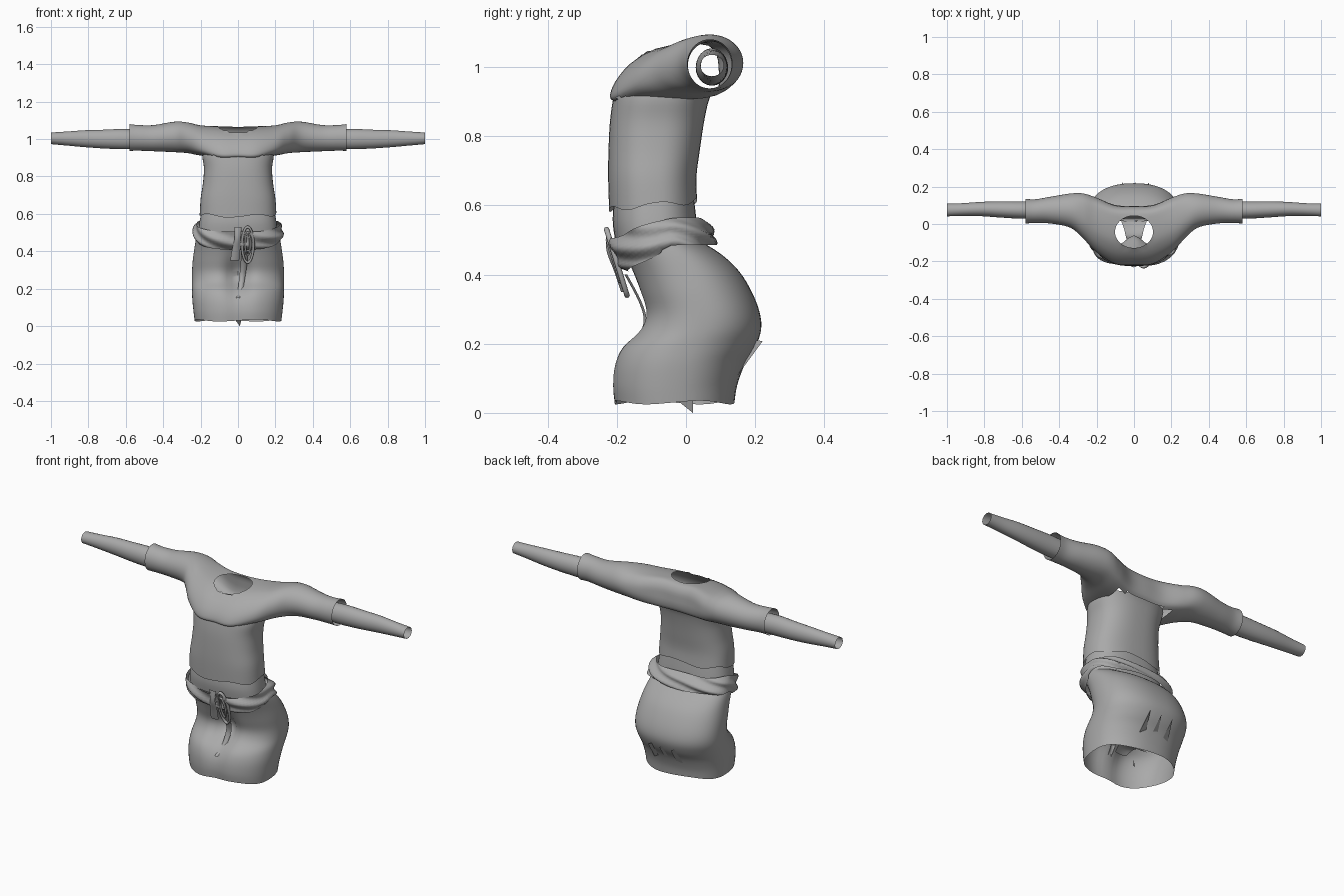
import bpy, bmesh, math
from mathutils import Vector

if "Cube" in bpy.data.objects:
    bpy.data.objects.remove(bpy.data.objects["Cube"])

mat = bpy.data.materials.new("grey_cloth")
mat.diffuse_color = (0.40, 0.40, 0.40, 1)
mat.use_nodes = True
mat.node_tree.nodes["Principled BSDF"].inputs["Base Color"].default_value = mat.diffuse_color


def smooth(pts, n, closed=False):
    """Resample tuples along a Catmull-Rom curve."""
    out, m = [], len(pts)
    get = (lambda i: pts[i % m]) if closed else (lambda i: pts[max(0, min(m - 1, i))])
    for i in range(m if closed else m - 1):
        quad = list(zip(get(i - 1), get(i), get(i + 1), get(i + 2)))
        for k in range(n):
            t = k / n
            out.append(tuple(0.5 * (2 * b + (c - a) * t + (2 * a - 5 * b + 4 * c - d) * t * t
                                    + (3 * b - a - 3 * c + d) * t ** 3) for a, b, c, d in quad))
    return out if closed else out + [tuple(pts[-1])]


def finish(name, bm, angle=50):
    bmesh.ops.recalc_face_normals(bm, faces=bm.faces)
    me = bpy.data.meshes.new(name)
    bm.to_mesh(me)
    bm.free()
    ob = bpy.data.objects.new(name, me)
    bpy.context.collection.objects.link(ob)
    me.materials.append(mat)
    bpy.ops.object.select_all(action='DESELECT')
    ob.select_set(True)
    bpy.context.view_layer.objects.active = ob
    bpy.ops.object.shade_smooth_by_angle(angle=math.radians(angle))
    return ob


def loft(rings, closed=True):
    bm = bmesh.new()
    vs = [[bm.verts.new(p) for p in r] for r in rings]
    n = len(rings[0])
    for a, b in zip(vs, vs[1:]):
        for i in range(n if closed else n - 1):
            j = (i + 1) % n
            bm.faces.new((a[i], a[j], b[j], b[i]))
    return bm


def tube(name, rows, post=None, power=2.5, sub=4, n=64):
    """Upright tube from rows of (z, half width, front y, back y)."""
    rings = []
    for z, hx, yf, yb in smooth(rows, sub):
        ring = []
        for i in range(n):
            a = 2 * math.pi * i / n
            c, s = math.cos(a), math.sin(a)
            x = hx * math.copysign(abs(c) ** (2 / power), c)
            y = (yf + yb) / 2 + (yb - yf) / 2 * math.copysign(abs(s) ** (2 / power), s)
            p = Vector((x, y, z))
            ring.append(post(p, a) if post else p)
        rings.append(ring)
    return finish(name, loft(rings))


# shirt body, with a slightly wavy hem
def hem(p, a):
    w = max(0, 1 - (p.z - 0.6) / 0.08)
    p.z += w * (0.012 * math.sin(a) + 0.008 * math.sin(5 * a + 1))
    return p


tube("shirt_body", [(0.60, 0.205, -0.222, 0.032), (0.68, 0.20, -0.225, 0.03),
                    (0.76, 0.188, -0.224, 0.04), (0.84, 0.182, -0.22, 0.052),
                    (0.90, 0.19, -0.212, 0.065), (0.93, 0.19, -0.205, 0.08)], hem)

# layer below the shirt hem
tube("undershirt", [(0.50, 0.212, -0.205, 0.035), (0.56, 0.205, -0.212, 0.03),
                    (0.64, 0.19, -0.205, 0.02)])

# shoulders and upper sleeves: sections across x, blending chest into round sleeve
chest = [(.5, 0), (.3, 0), (.1, 0), (0, .05), (0, .2), (.06, .42), (.18, .67), (.36, .88),
         (.55, .97), (.75, 1), (.9, .98), (.98, .8), (1, .55), (1, .3), (.95, .1), (.75, 0)]
round_ = [(0.5 - 0.5 * math.sin(i * math.pi / 8), 0.5 - 0.5 * math.cos(i * math.pi / 8))
          for i in range(16)]
# x, front y, back y, low z, high z, roundness
half = [(0, -.215, .095, .90, 1.065, 0), (.1, -.21, .10, .90, 1.068, 0),
        (.2, -.15, .14, .912, 1.075, .4), (.27, -.08, .163, .925, 1.09, .75),
        (.34, -.02, .163, .93, 1.093, 1), (.45, .003, .145, .935, 1.075, 1),
        (.53, .005, .132, .938, 1.075, 1), (.58, .003, .135, .937, 1.08, 1)]
stations = [(-s[0],) + s[1:] for s in reversed(half[1:])] + half
rings = []
for x, yf, yb, z0, z1, t in smooth(stations, 6):
    sec = [(c[0] + (r[0] - c[0]) * t, c[1] + (r[1] - c[1]) * t) for c, r in zip(chest, round_)]
    rings.append([(x, yf + u * (yb - yf), z0 + v * (z1 - z0)) for u, v in smooth(sec, 3, True)])
bm = loft(rings)
cy, rx, ry = -0.042, 0.102, 0.086


def in_neck(p):
    return (p.x / rx) ** 2 + ((p.y - cy) / ry) ** 2


dead = []
for f in bm.faces:
    c = f.calc_center_median()
    if (c.z > 0.99 and in_neck(c) < 1) or (abs(c.x) < 0.175 and c.z < 0.915 and -0.2 < c.y < 0.085):
        dead.append(f)
bmesh.ops.delete(bm, geom=dead, context='FACES')
for v in bm.verts:  # even out the neckline
    if v.is_boundary and abs(v.co.x) < 0.2 and v.co.z > 0.99:
        k = 1 / math.sqrt(in_neck(v.co))
        v.co.x *= k
        v.co.y = cy + (v.co.y - cy) * k
finish("shoulders_and_sleeves", bm)

# narrow lower sleeves
arm = [(.54, .075, .047, .998, .052), (.62, .075, .046, 1.0, .054), (.72, .078, .043, 1.0, .05),
       (.82, .08, .038, 1.002, .045), (.92, .077, .034, 1.003, .037), (1.0, .075, .034, 1.004, .031)]
for side, label in ((1, "right"), (-1, "left")):
    rings = [[(side * x, y + ry_ * math.cos(k * math.pi / 12), z + rz * math.sin(k * math.pi / 12))
              for k in range(24)] for x, y, ry_, z, rz in smooth(arm, 4)]
    finish("lower_sleeve_" + label, loft(rings))


# skirt over hips and thighs, with a centre groove at the front
def groove(p, a):
    if math.sin(a) < 0:
        depth = 0.055 * math.exp(-((p.z - 0.27) / 0.1) ** 2) + 0.015
        p.y += depth * math.exp(-(p.x / 0.06) ** 2) * min(1, max(0, (0.5 - p.z) / 0.1))
    p.z += max(0, 1 - p.z / 0.09) * 0.008 * math.sin(4 * a)
    return p


tube("skirt", [(0.03, 0.232, -0.215, 0.14), (0.08, 0.238, -0.22, 0.148),
               (0.14, 0.244, -0.215, 0.17), (0.19, 0.246, -0.195, 0.20),
               (0.24, 0.247, -0.145, 0.217), (0.29, 0.246, -0.128, 0.213),
               (0.35, 0.242, -0.143, 0.19), (0.41, 0.234, -0.163, 0.153),
               (0.46, 0.226, -0.183, 0.10), (0.50, 0.217, -0.198, 0.035)], groove, power=2.3)


# sash: dips at the front, rises at the hips, creased
def drape(p, a):
    s = min(1, max(0, (p.y + 0.21) / 0.28))
    low = 0.385 + 0.1 * min(1, s / 0.6)
    high = 0.505 + 0.06 * math.sin(min(1, s * 1.05) * math.pi * 0.62)
    fold = 0.008 * math.sin(p.z * 9 + 5 * a)
    p.x *= 1 + fold * 3
    p.y += fold * (1 if p.y > -0.07 else -1)
    p.z = low + p.z * (high - low)
    return p


tube("sash", [(0, 0.236, -0.172, 0.082), (0.3, 0.24, -0.198, 0.085),
              (0.7, 0.234, -0.218, 0.07), (1, 0.222, -0.218, 0.045)], drape)


# oval buckle rings
def oval(name, x, y, z, hx, hz, r):
    path = [(hx * math.cos(k * math.pi / 16), hz * math.sin(k * math.pi / 16)) for k in range(33)]
    rings = []
    for u, w in path:
        d = Vector((u / hx, 0, w / hz))
        c = Vector((x + u, y - 0.31 * w, z + w))
        rings.append([c + d * r * math.cos(q * math.pi / 4) + Vector((0, r * math.sin(q * math.pi / 4), 0))
                      for q in range(8)])
    bm = loft(rings)
    bmesh.ops.remove_doubles(bm, verts=bm.verts, dist=1e-5)
    finish(name, bm)


oval("buckle_outer", 0.052, -0.2, 0.435, 0.03, 0.095, 0.008)
oval("buckle_inner", 0.052, -0.208, 0.44, 0.014, 0.06, 0.006)


# hanging straps: bowed strips following a path of (x, y, z, half width)
def strap(name, path):
    rings = [[(x + w * k / 3, y - 0.008 * (1 - (k / 3) ** 2), z) for k in range(-3, 4)]
             for x, y, z, w in smooth(path, 4)]
    finish(name, loft(rings, closed=False))


strap("sash_knot", [(0.0, -.222, .53, .02), (-.002, -.222, .47, .016),
                    (-.01, -.2, .41, .022), (-.018, -.18, .35, .024)])
strap("sash_end", [(0.035, -.17, .40, .018), (.03, -.128, .32, .017),
                   (.022, -.115, .26, .016), (.012, -.145, .19, .013), (0.0, -.19, .15, .01)])

# inner gusset between the thighs
strap("gusset", [(0, -.1, .13, .035), (0, -.06, .15, .045), (0, -.02, .14, .055), (0, .02, .11, .07)])

# loose folds on the back of the skirt
for x in (-0.07, 0.0, 0.07):
    bm = bmesh.new()
    bm.faces.new([bm.verts.new(p) for p in
                  ((x - .02, .14, .10), (x + .02, .15, .11), (x + .01, .222, .208), (x - .01, .19, .21))])
    finish("back_fold", bm)

# small torn tip under the hem
bm = bmesh.new()
bm.faces.new([bm.verts.new(p) for p in ((-.02, -.03, .04), (.01, .02, 0), (.02, .02, .04))])
finish("hem_tip", bm)
